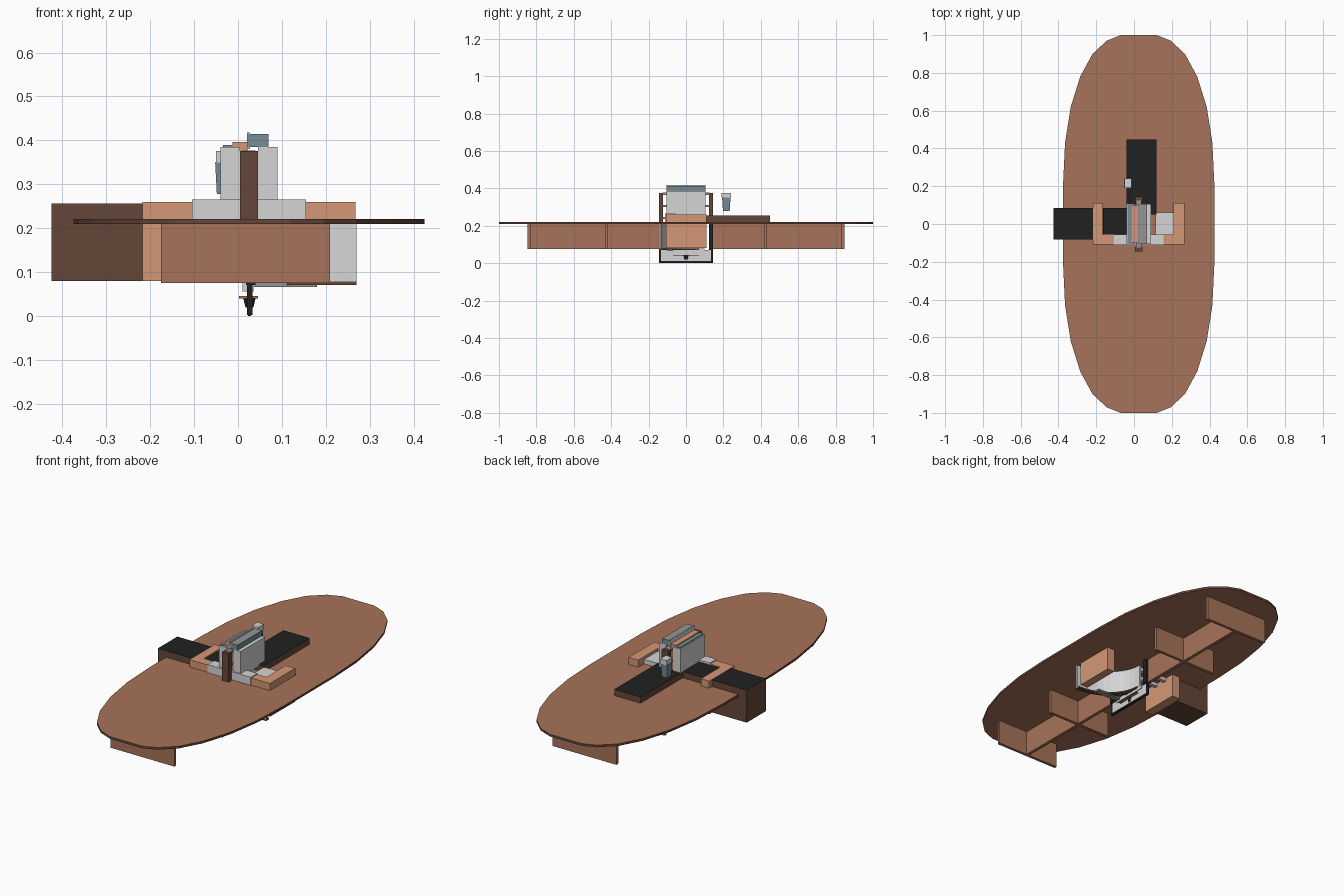
import bpy, bmesh, math
from mathutils import Vector

if "Cube" in bpy.data.objects:
    bpy.data.objects.remove(bpy.data.objects["Cube"])

def mat(name, r, g, b):
    m = bpy.data.materials.new(name)
    m.diffuse_color = (r, g, b, 1)
    m.use_nodes = True
    m.node_tree.nodes["Principled BSDF"].inputs["Base Color"].default_value = m.diffuse_color
    return m

BROWN = mat("brown wood", .39, .17, .10)
COPPER = mat("light copper wood", .66, .31, .18)
DARK = mat("dark brown", .13, .062, .04)
BLACK = mat("black", .015, .015, .015)
WHITE = mat("pale grey", .66, .66, .66)
GREY = mat("mid grey", .30, .30, .30)
TEAL = mat("grey teal", .18, .27, .31)

def finish(name, bm, mats, rule=None):
    bmesh.ops.recalc_face_normals(bm, faces=bm.faces)
    bm.normal_update()
    if rule:
        for f in bm.faces:
            f.material_index = rule(f)
    me = bpy.data.meshes.new(name)
    bm.to_mesh(me)
    bm.free()
    for m in mats:
        me.materials.append(m)
    ob = bpy.data.objects.new(name, me)
    bpy.context.collection.objects.link(ob)
    return ob

def box(name, x0, x1, y0, y1, z0, z1, m, top=None, taper=1):
    """Box from limits; optional top colour and narrower base."""
    bm = bmesh.new()
    bmesh.ops.create_cube(bm, size=1)
    for v in bm.verts:
        t = taper if v.co.z < 0 else 1
        v.co = Vector(((x0 + x1) / 2 + v.co.x * (x1 - x0) * t,
                       (y0 + y1) / 2 + v.co.y * (y1 - y0) * t,
                       (z0 + z1) / 2 + v.co.z * (z1 - z0)))
    if top:
        return finish(name, bm, [m, top], lambda f: int(f.normal.z > .5))
    return finish(name, bm, [m])

def prism(name, pts, z0, z1, mats, rule=None):
    bm = bmesh.new()
    f = bm.faces.new([bm.verts.new((x, y, z0)) for x, y in pts])
    g = bmesh.ops.extrude_face_region(bm, geom=[f])
    for v in g["geom"]:
        if isinstance(v, bmesh.types.BMVert):
            v.co.z = z1
    return finish(name, bm, mats, rule)

# Oval top with dark edge
q = [(.40, .22), (.39, .43), (.36, .62), (.31, .78), (.245, .90), (.17, .97), (.095, 1.0)]
half = q + [(-x, y) for x, y in reversed(q)]
oval = half + [(-x, -y) for x, y in half]
prism("oval_top", [(x + .025, y) for x, y in oval], .209, .221, [BROWN, DARK],
      lambda f: int(abs(f.normal.z) < .5))

# Support panels below, mirrored front to back
for s, n in ((-1, "front"), (1, "back")):
    for y, part in ((.84, "outer"), (.425, "inner")):
        c = s * y
        box(f"{n}_{part}_cross_panel", -.175, .21, c - .008, c + .008, .075, .21, BROWN)
    a, b = sorted((s * .145, s * .84))
    box(f"{n}_spine_panel", .01, .028, a, b, .075, .21, BROWN)

# Left dark block and black-topped platforms
box("left_dark_block", -.425, -.215, -.082, .085, .08, .256, DARK, BLACK)
box("left_platform", -.165, -.04, -.055, .085, .221, .255, DARK, BLACK)
box("back_platform", -.04, .118, .05, .448, .221, .255, DARK, BLACK)

# Copper surround arms and front strips
box("left_arm", -.217, -.167, -.108, .11, .08, .26, COPPER)
box("right_arm", .21, .268, -.108, .11, .221, .26, COPPER)
box("left_front_strip", -.167, -.105, -.108, -.055, .221, .26, COPPER)
box("right_front_strip", .155, .21, -.108, -.055, .221, .26, COPPER)
box("right_lower_block", .225, .27, -.108, .11, .08, .209, COPPER)

# Pale base and side tray
box("front_base", -.105, .155, -.112, -.055, .221, .265, WHITE)
box("side_tray", .115, .215, -.055, .06, .221, .245, WHITE)

# Curved pale shell beneath, with a dark bottom rim
def arc(r):
    return [(.27 - .26 * r * math.cos(t), .07 - .215 * r * math.sin(t))
            for t in [i * math.pi / 2 / 10 for i in range(11)]]
shell = arc(1) + arc(.95)[::-1]
prism("curved_shell", shell, .078, .209, [WHITE])
rim = arc(1) + arc(.88)[::-1]
prism("curved_shell_rim", rim, .07, .078, [DARK])

# Central upright: two slabs, core, cap
box("left_slab", -.04, .004, -.105, .105, .245, .385, WHITE)
box("right_slab", .046, .09, -.105, .105, .245, .385, WHITE)
box("middle_core", .004, .046, -.10, .10, .221, .375, BROWN)
box("left_cap", -.034, -.012, -.10, .10, .385, .39, TEAL)
box("wood_cap", -.012, .022, -.10, .10, .375, .396, COPPER)
box("grey_cap", .022, .07, -.105, .105, .385, .414, TEAL, GREY)
box("cap_lip", .02, .027, -.105, .105, .38, .418, WHITE)

# Side posts above and below the top, with rungs
for s, n in ((-1, "front"), (1, "back")):
    a, b = sorted((s * .122, s * .145))
    box(f"{n}_post", .005, .045, a, b, .221, .376, DARK)
    box(f"{n}_lower_post", .018, .04, a, b, .07, .209, BLACK)
    a, b = sorted((s * .10, s * .125))
    for k, z in enumerate((.235, .30, .365)):
        box(f"{n}_rung_{k + 1}", .01, .04, a, b, z, z + .012, GREY)

# Hanging frame plate with black rim
box("frame_plate", .022, .031, -.135, .135, .012, .07, WHITE)
box("frame_bottom_rim", .021, .033, -.145, .142, .002, .012, BLACK)
for s, n in ((-1, "front"), (1, "back")):
    a, b = sorted((s * .135, s * .144))
    box(f"{n}_frame_rim", .021, .033, a, b, .002, .07, BLACK)
box("frame_bracket", .01, .035, -.10, .10, .056, .078, WHITE)
box("under_rail", .035, .18, -.10, -.07, .066, .075, GREY)

# Knob and cross bar on the frame
bm = bmesh.new()
bmesh.ops.create_cone(bm, cap_ends=True, segments=12, radius1=.009, radius2=.015, depth=.026)
bmesh.ops.translate(bm, verts=bm.verts, vec=(.026, 0, .032))
finish("knob", bm, [BLACK])
box("knob_stem", .023, .03, -.004, .004, 0, .07, BLACK)
box("knob_bar", .002, .045, -.07, .07, .04, .045, BROWN)

# Tapered cup
box("cup", -.052, -.014, .193, .238, .278, .35, TEAL, taper=.8)
box("cup_lid", -.05, -.012, .19, .24, .35, .376, WHITE, taper=1)

# Short rails under the left side
for k, y in enumerate((-.03, .04)):
    box(f"left_under_rail_{k + 1}", -.167, .018, y, y + .02, .19, .209, WHITE)
